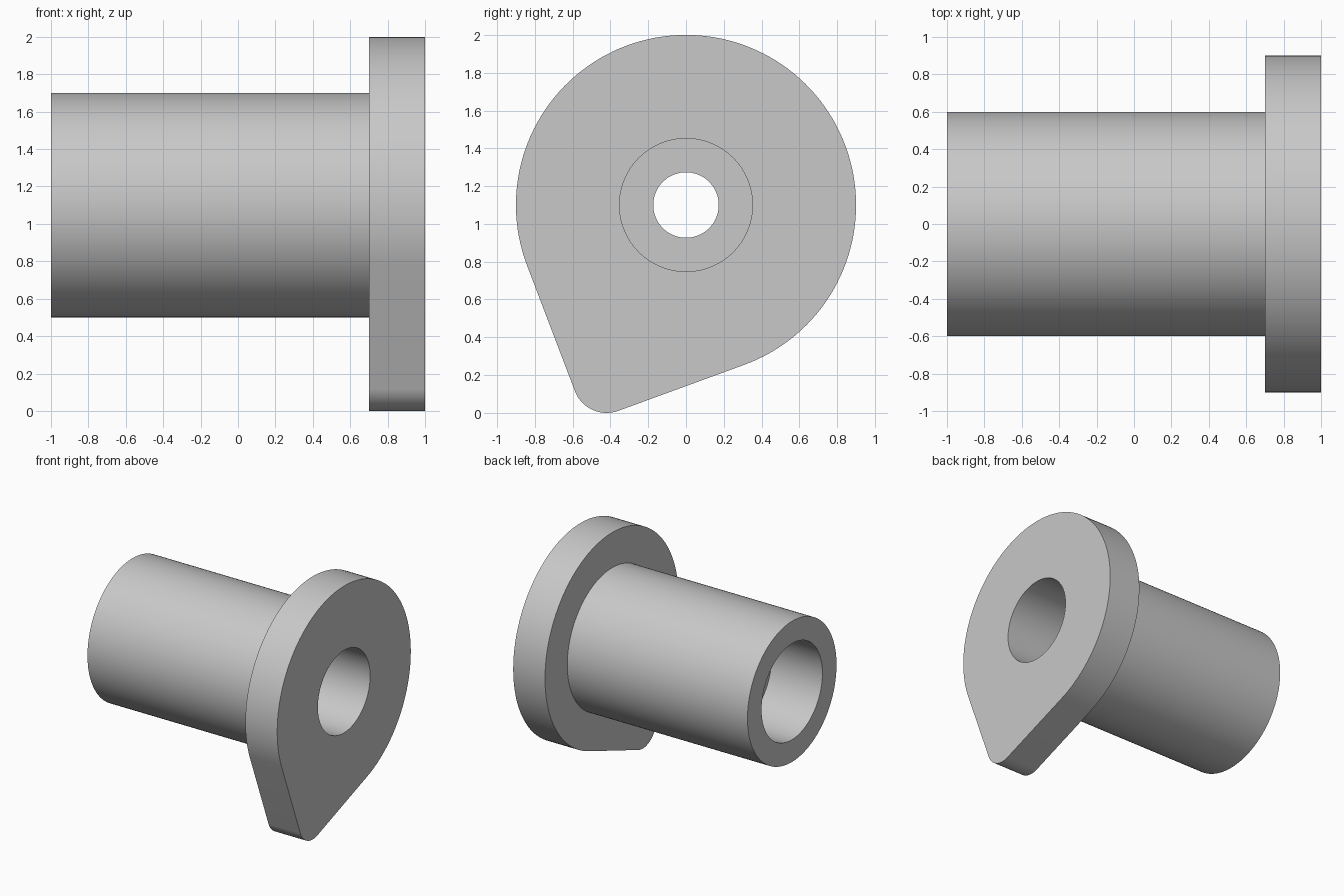
import bpy, bmesh
from math import radians, degrees, cos, sin, atan2, acos, hypot

cube = bpy.data.objects.get("Cube")
if cube:
    bpy.data.objects.remove(cube, do_unlink=True)

grey = bpy.data.materials.new("plain grey")
grey.use_nodes = True
colour = (0.58, 0.58, 0.58, 1)
grey.diffuse_color = colour
grey.node_tree.nodes["Principled BSDF"].inputs["Base Color"].default_value = colour

# Flange outline: a big disc and a small rounded tip joined by tangents
AXIS_Z = 1.1
BIG, TIP = 0.9, 0.18
TIP_Y, TIP_Z = -0.42, TIP - AXIS_Z          # relative to the axis
lean = atan2(TIP_Z, TIP_Y)
spread = acos((BIG - TIP) / hypot(TIP_Y, TIP_Z))
ARC, CORNER = 108, 36
turn = radians(360) - 2 * spread
big_angles = [lean + spread + turn * i / ARC for i in range(ARC + 1)]
tip_angles = [lean - spread + 2 * spread * i / CORNER for i in range(CORNER + 1)]
# Evenly spread angles for the round loops, matching the outline point count
fill = [lean - spread + 2 * spread * (i + 1) / (CORNER + 2) for i in range(CORNER + 1)]
ring_angles = big_angles + fill


def ring(x, r):
    return [(x, r * cos(a), AXIS_Z + r * sin(a)) for a in ring_angles]


def outline(x):
    disc = [(x, BIG * cos(a), AXIS_Z + BIG * sin(a)) for a in big_angles]
    tip = [(x, TIP_Y + TIP * cos(a), AXIS_Z + TIP_Z + TIP * sin(a)) for a in tip_angles]
    return disc + tip


def skin(name, loops):
    """Join successive closed loops with quads."""
    bm = bmesh.new()
    rows = [[bm.verts.new(p) for p in loop] for loop in loops]
    for a, b in zip(rows, rows[1:]):
        for i in range(len(a)):
            j = (i + 1) % len(a)
            bm.faces.new((a[i], b[i], b[j], a[j]))
    mesh = bpy.data.meshes.new(name)
    bm.to_mesh(mesh)
    bm.free()
    mesh.materials.append(grey)
    obj = bpy.data.objects.new(name, mesh)
    bpy.context.collection.objects.link(obj)
    bpy.ops.object.select_all(action='DESELECT')
    obj.select_set(True)
    bpy.context.view_layer.objects.active = obj
    bpy.ops.object.shade_smooth_by_angle(angle=radians(30))
    return obj


OUTER, END_BORE, THROUGH, FLANGE_BORE = 0.6, 0.41, 0.173, 0.352
BACK, FRONT = 0.7, 1.0
WEB_START, WEB_END = -0.52, 0.1

# Sleeve: outer wall, open end, wide bore, narrow web, flange-side bore
skin("sleeve", [ring(x, r) for x, r in (
    (BACK, OUTER), (-1, OUTER), (-1, END_BORE), (WEB_START, END_BORE),
    (WEB_START, THROUGH), (WEB_END, THROUGH), (WEB_END, FLANGE_BORE),
    (BACK, FLANGE_BORE))])

# Flange: bore, outer face, teardrop rim, inner face up to the sleeve
skin("flange", [ring(BACK, FLANGE_BORE), ring(FRONT, FLANGE_BORE),
                outline(FRONT), outline(BACK), ring(BACK, OUTER)])
